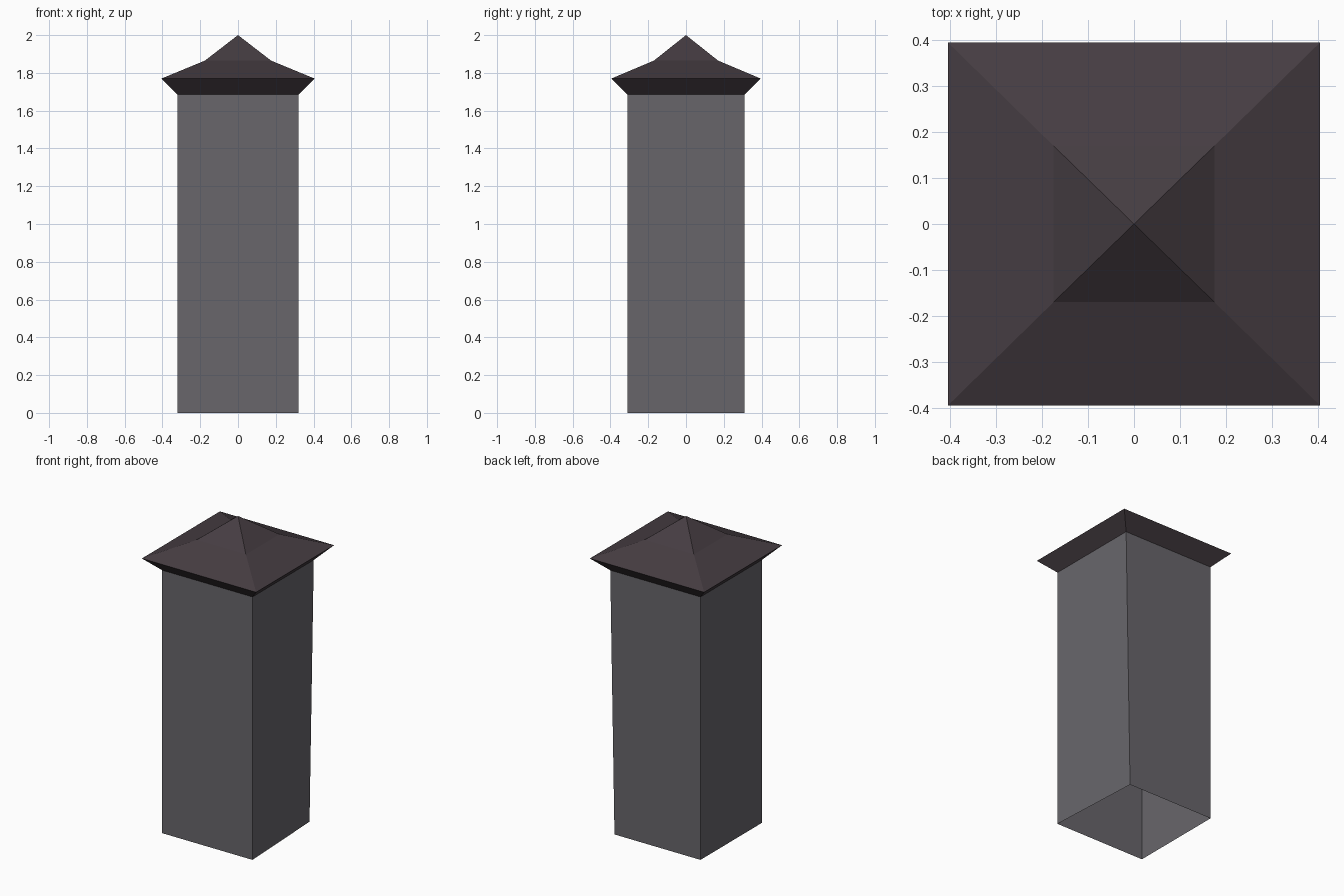
import bpy, bmesh

if "Cube" in bpy.data.objects:
    bpy.data.objects.remove(bpy.data.objects["Cube"])


def material(name, rgb):
    m = bpy.data.materials.new(name)
    m.diffuse_color = (*rgb, 1)
    m.use_nodes = True
    m.node_tree.nodes["Principled BSDF"].inputs["Base Color"].default_value = m.diffuse_color
    return m


def ring(bm, hx, hy, z):
    return [bm.verts.new((sx * hx, sy * hy, z))
            for sx, sy in ((-1, -1), (1, -1), (1, 1), (-1, 1))]


def bridge(bm, low, high):
    for i in range(4):
        j = (i + 1) % 4
        bm.faces.new((low[i], low[j], high[j], high[i]))


def finish(bm, name, mat):
    me = bpy.data.meshes.new(name)
    bm.to_mesh(me)
    bm.free()
    me.materials.append(mat)
    ob = bpy.data.objects.new(name, me)
    bpy.context.collection.objects.link(ob)
    return ob


stone = material("grey stone", (0.138, 0.133, 0.147))
slate = material("dark purple slate", (0.060, 0.046, 0.054))

# Tower shaft: four walls, open underneath, one slightly pulled-in foot corner
bm = bmesh.new()
foot = ring(bm, 0.32, 0.31, 0)
bridge(bm, foot, ring(bm, 0.32, 0.31, 1.685))
foot[2].co.x -= 0.03
finish(bm, "tower_shaft", stone)

# Roof: flared eaves, shallow skirt and steeper peak
bm = bmesh.new()
rings = [ring(bm, *r) for r in ((0.32, 0.31, 1.685),
                                (0.405, 0.395, 1.77),
                                (0.175, 0.17, 1.865))]
for low, high in zip(rings, rings[1:]):
    bridge(bm, low, high)
apex = bm.verts.new((0, 0, 2))
for i in range(4):
    bm.faces.new((rings[-1][i], rings[-1][(i + 1) % 4], apex))
finish(bm, "roof", slate)
